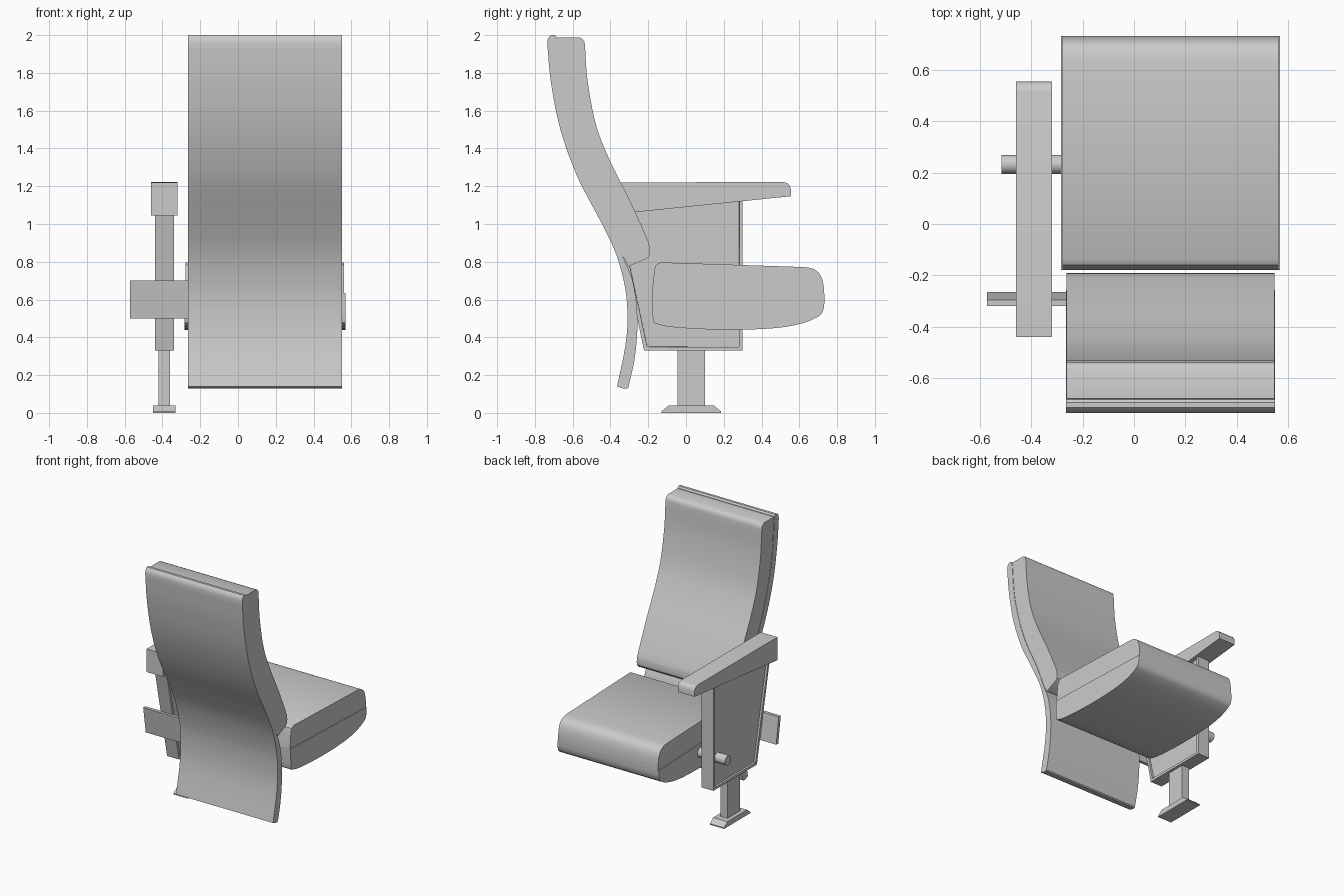
import bpy, bmesh, math
from mathutils import Vector

cube = bpy.data.objects.get("Cube")
if cube:
    bpy.data.objects.remove(cube, do_unlink=True)

grey = bpy.data.materials.new("plain grey")
grey.use_nodes = True
grey.diffuse_color = (0.6, 0.6, 0.6, 1)
grey.node_tree.nodes["Principled BSDF"].inputs["Base Color"].default_value = (0.6, 0.6, 0.6, 1)


def spline(points, steps=5):
    """Smooth curve through the given points."""
    p = [Vector(q) for q in points]
    p = [2 * p[0] - p[1]] + p + [2 * p[-1] - p[-2]]
    out = []
    for a, b, c, d in zip(p, p[1:], p[2:], p[3:]):
        for i in range(steps):
            t = i / steps
            out.append(0.5 * (2 * b + (c - a) * t + (2 * a - 5 * b + 4 * c - d) * t * t
                              + (3 * b - a - 3 * c + d) * t ** 3))
    return out + [p[-2]]


def extrude(name, profile, x0, x1, smooth=False, recess=0):
    """Sweep a side profile of (y, z) points from x0 to x1."""
    bm = bmesh.new()
    ends = [[bm.verts.new((x, y, z)) for y, z in profile] for x in (x0, x1)]
    caps = [bm.faces.new(e) for e in ends]
    n = len(profile)
    for i in range(n):
        j = (i + 1) % n
        bm.faces.new((ends[0][i], ends[0][j], ends[1][j], ends[1][i]))
    bmesh.ops.recalc_face_normals(bm, faces=bm.faces)
    if recess:
        bmesh.ops.inset_individual(bm, faces=caps, thickness=0.026, depth=0)
        bmesh.ops.inset_individual(bm, faces=caps, thickness=0.001, depth=-recess)
    mesh = bpy.data.meshes.new(name)
    bm.to_mesh(mesh)
    bm.free()
    obj = bpy.data.objects.new(name, mesh)
    bpy.context.collection.objects.link(obj)
    mesh.materials.append(grey)
    if smooth:
        bpy.ops.object.select_all(action='DESELECT')
        obj.select_set(True)
        bpy.context.view_layer.objects.active = obj
        bpy.ops.object.shade_smooth_by_angle(angle=math.radians(35))
    return obj


# Curved backrest: thin shell and padded front
shell_front = [(-0.68, 1.97), (-0.66, 1.73), (-0.61, 1.5), (-0.53, 1.27), (-0.415, 1.03),
               (-0.335, 0.83), (-0.28, 0.69), (-0.257, 0.5), (-0.27, 0.3), (-0.305, 0.135)]
shell_rear = [(-0.365, 0.14), (-0.322, 0.35), (-0.31, 0.5), (-0.322, 0.66), (-0.37, 0.84),
              (-0.45, 1.01), (-0.575, 1.25), (-0.665, 1.5), (-0.715, 1.75), (-0.735, 1.96)]
shell_top = [(-0.73, 1.985), (-0.715, 2.0), (-0.695, 2.0), (-0.683, 1.99)]
shell_foot = [(-0.313, 0.128), (-0.33, 0.128)]
extrude("backrest_shell", spline(shell_front) + shell_foot + spline(shell_rear) + shell_top,
        -0.265, 0.55, True)

pad_rear = spline(shell_front[:6])[::-1]
pad_top = [(-0.68, 1.988), (-0.565, 1.988), (-0.548, 1.98), (-0.538, 1.965)]
pad_front = [(-0.535, 1.945), (-0.52, 1.75), (-0.475, 1.52), (-0.4, 1.33), (-0.3, 1.13),
             (-0.205, 0.92), (-0.19, 0.86)]
pad_foot = [(-0.192, 0.835), (-0.21, 0.815), (-0.305, 0.775)]
extrude("backrest_cushion", pad_rear + pad_top + spline(pad_front) + pad_foot,
        -0.262, 0.547, True)

# Seat: padded top over a rounded base
seat_back = [(-0.18, 0.635), (-0.168, 0.755), (-0.16, 0.782), (-0.135, 0.797)]
seat_nose = [(0.62, 0.772), (0.665, 0.765), (0.7, 0.745), (0.72, 0.71), (0.73, 0.66), (0.733, 0.605)]
extrude("seat_cushion", seat_back + spline(seat_nose, 3), -0.278, 0.562, True)

base_curve = [(0.733, 0.605), (0.728, 0.55), (0.7, 0.51), (0.6, 0.47), (0.45, 0.447),
              (0.2, 0.44), (-0.05, 0.452), (-0.15, 0.47), (-0.175, 0.495), (-0.18, 0.635)]
extrude("seat_base", spline(base_curve, 4), -0.284, 0.568, True)

# Armrest with rounded front end
arm = [(-0.44, 1.22), (-0.44, 1.045), (0.555, 1.147), (0.555, 1.185),
       (0.548, 1.205), (0.535, 1.217), (0.515, 1.222)]
extrude("armrest", arm, -0.46, -0.32, True)

# Side support: recessed panel, leg and floor plate
panel = [(-0.222, 0.33), (0.3, 0.33), (0.3, 1.15), (-0.38, 1.08)]
extrude("side_panel", panel, -0.44, -0.34, recess=0.015)
extrude("leg", [(-0.045, 0.03), (0.1, 0.03), (0.1, 0.34), (-0.045, 0.34)], -0.42, -0.36)
extrude("foot_plate", [(-0.13, 0), (0.185, 0), (0.185, 0.008), (0.147, 0.04),
                       (-0.09, 0.04), (-0.13, 0.008)], -0.45, -0.33)

# Slanted mounting plate behind the panel
extrude("back_bracket", [(-0.29, 0.5), (-0.265, 0.5), (-0.295, 0.7), (-0.32, 0.7)], -0.572, -0.255)

# Seat pivot through the panel
circle = [(0.232 + 0.037 * math.cos(a * math.pi / 12), 0.555 + 0.037 * math.sin(a * math.pi / 12))
          for a in range(24)]
extrude("seat_pivot", circle, -0.515, -0.27, True)
